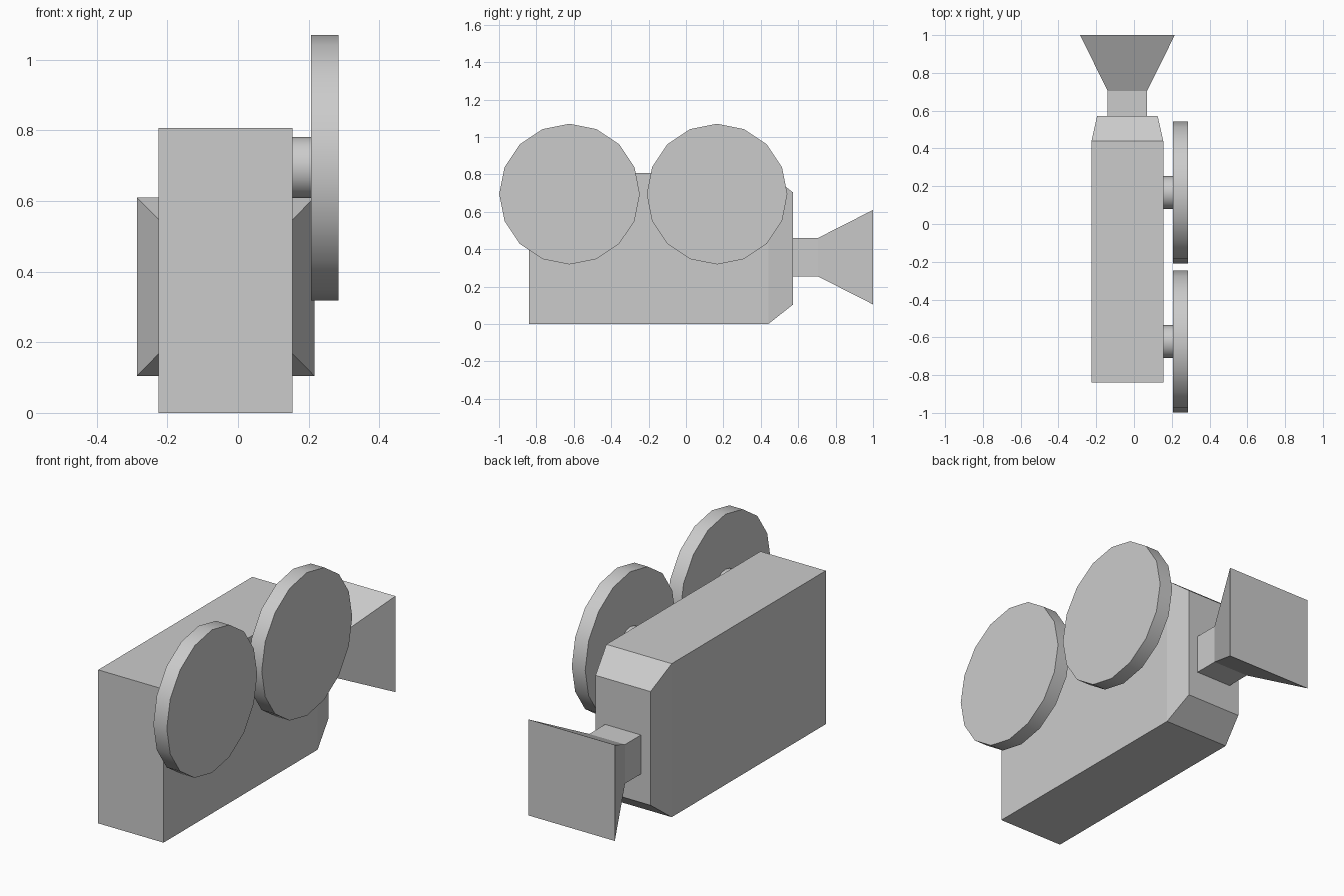
import bpy, bmesh, math

if "Cube" in bpy.data.objects:
    bpy.data.objects.remove(bpy.data.objects["Cube"])

CX = -0.035  # centre line of the body and lens


def link(name, bm):
    bmesh.ops.recalc_face_normals(bm, faces=bm.faces)
    me = bpy.data.meshes.new(name)
    bm.to_mesh(me)
    bm.free()
    ob = bpy.data.objects.new(name, me)
    bpy.context.collection.objects.link(ob)
    return ob


def loft(name, sections):
    """Capped rectangular loft along y; section = (y, half_width, z_low, z_high)."""
    bm = bmesh.new()
    rings = []
    for y, w, lo, hi in sections:
        rings.append([bm.verts.new((CX + sx * w, y, z))
                      for sx, z in ((-1, lo), (1, lo), (1, hi), (-1, hi))])
    for a, b in zip(rings, rings[1:]):
        for i in range(4):
            j = (i + 1) % 4
            bm.faces.new((a[i], a[j], b[j], b[i]))
    bm.faces.new(rings[0])
    bm.faces.new(rings[-1])
    return link(name, bm)


def disc(name, x0, x1, y, z, radius, sides):
    """Cylinder lying along x, with a vertex at the top."""
    bpy.ops.mesh.primitive_cylinder_add(
        vertices=sides, radius=radius, depth=x1 - x0,
        location=((x0 + x1) / 2, y, z), rotation=(0, math.pi / 2, 0))
    ob = bpy.context.object
    ob.name = name
    bpy.ops.object.shade_smooth_by_angle(angle=math.radians(40))
    return ob


# Camera body, tapering at the lens end
loft("camera_body", [(-0.84, 0.19, 0, 0.807),
                     (0.44, 0.19, 0, 0.807),
                     (0.573, 0.16, 0.105, 0.703)])

# Square lens neck flaring into the hood
loft("lens_hood", [(0.56, 0.104, 0.255, 0.46),
                   (0.705, 0.104, 0.255, 0.46),
                   (1.0, 0.251, 0.105, 0.61)])

# Two film reels on short hubs
for label, y in (("front", -0.623), ("rear", 0.166)):
    disc(label + "_reel", 0.207, 0.285, y, 0.695, 0.376, 16)
    disc(label + "_reel_hub", 0.145, 0.215, y, 0.695, 0.087, 16)
